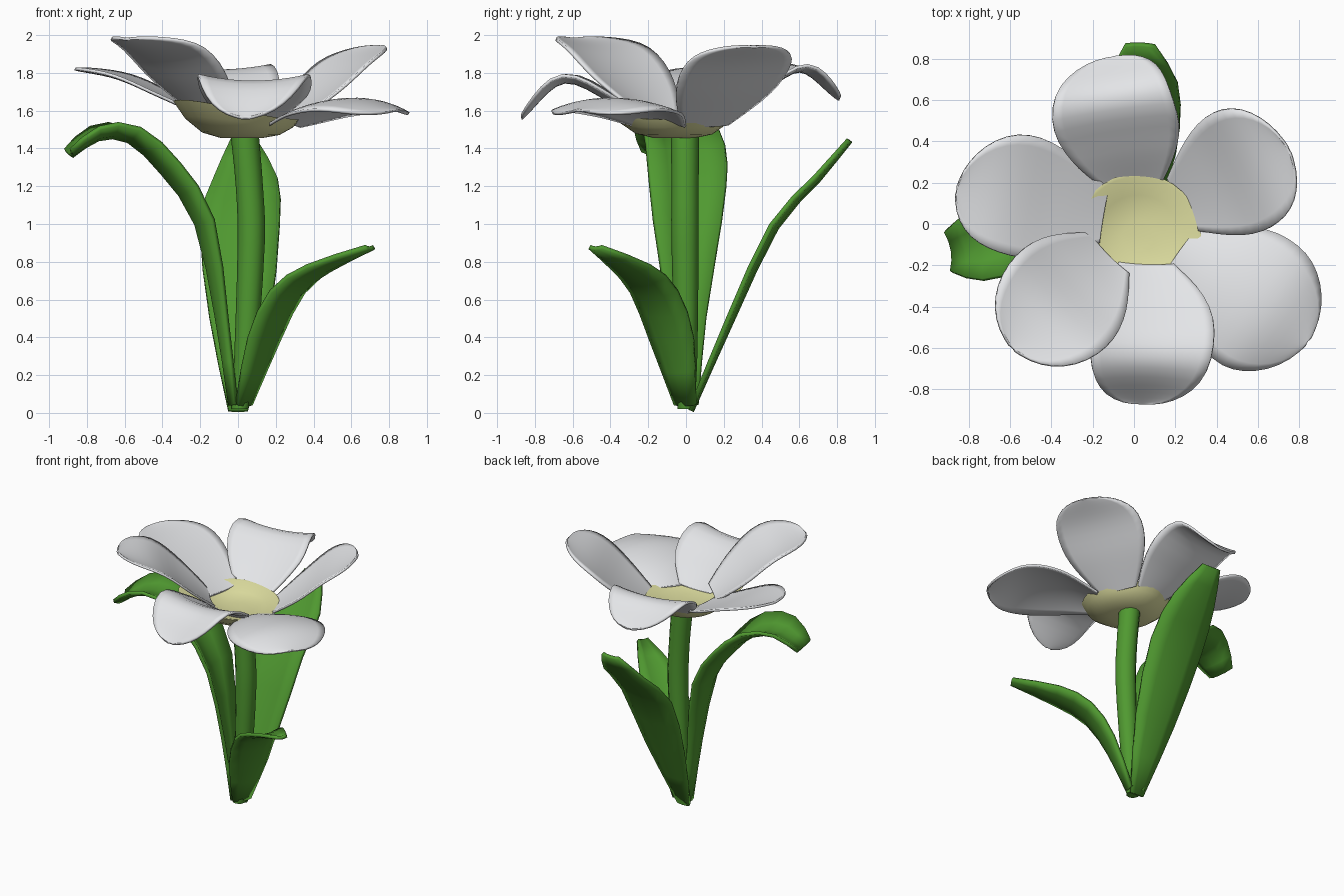
import bpy, bmesh, math
from mathutils import Vector

cube = bpy.data.objects.get("Cube")
if cube:
    bpy.data.objects.remove(cube)


def material(name, rgb):
    m = bpy.data.materials.new(name)
    m.use_nodes = True
    m.diffuse_color = (*rgb, 1)
    m.node_tree.nodes["Principled BSDF"].inputs["Base Color"].default_value = (*rgb, 1)
    return m


GREEN = material("leaf green", (0.08, 0.32, 0.03))
WHITE = material("petal white", (0.8, 0.81, 0.83))
YELLOW = material("centre yellow", (0.75, 0.75, 0.36))
UP = Vector((0, 0, 1))


def spline(points, t):
    """Catmull-Rom point at t in 0..1 along a list of tuples."""
    n = len(points) - 1
    i = min(int(t * n), n - 1)
    f = t * n - i
    p = [Vector(points[k]) for k in (i, i + 1)]
    a = Vector(points[i - 1]) if i > 0 else p[0] * 2 - p[1]
    b = Vector(points[i + 2]) if i + 2 <= n else p[1] * 2 - p[0]
    return (p[0] * 2 + (p[1] - a) * f + (a * 2 - p[0] * 5 + p[1] * 4 - b) * f * f
            + (p[0] * 3 - a - p[1] * 3 + b) * f ** 3) / 2


def mesh_object(name, rows, mat, closed=False, caps=False, angle=60):
    """Skin rows of points into a smooth shaded sheet or tube."""
    bm = bmesh.new()
    grid = [[bm.verts.new(p) for p in row] for row in rows]
    n = len(grid[0])
    for r, s in zip(grid, grid[1:]):
        for j in range(n if closed else n - 1):
            k = (j + 1) % n
            bm.faces.new((r[j], r[k], s[k], s[j]))
    if caps:
        bm.faces.new(grid[0])
        bm.faces.new(grid[-1])
    bmesh.ops.recalc_face_normals(bm, faces=bm.faces)
    me = bpy.data.meshes.new(name)
    bm.to_mesh(me)
    bm.free()
    me.materials.append(mat)
    ob = bpy.data.objects.new(name, me)
    bpy.context.collection.objects.link(ob)
    bpy.ops.object.select_all(action="DESELECT")
    ob.select_set(True)
    bpy.context.view_layer.objects.active = ob
    bpy.ops.object.shade_smooth_by_angle(angle=math.radians(angle))
    return ob


def blade(name, path, width, cup, mat, steps, across, thick):
    """Curved sheet along a path, its edges cupped towards the inner side."""
    heading = Vector(path[-1][:3]) - Vector(path[0][:3])
    side = UP.cross(heading).normalized()
    rows = []
    for t in steps:
        c = spline(path, t).to_3d()
        a, b = spline(path, max(t - 0.03, 0)), spline(path, min(t + 0.03, 1))
        normal = (b - a).to_3d().cross(side).normalized()
        w = width(t)
        rows.append([c + side * w * v + normal * cup * w * v * v
                     for v in (2 * j / across - 1 for j in range(across + 1))])
    ob = mesh_object(name, rows, mat)
    sol = ob.modifiers.new("thickness", "SOLIDIFY")
    sol.thickness = thick
    sol.offset = 0
    return ob


def petal_width(t, half, widest):
    """Narrow at the root, widest past the middle, round at the tip."""
    if t < widest:
        return half * (0.45 + 0.55 * math.sin(t / widest * math.pi / 2))
    return half * max(1 - ((t - widest) / (1 - widest)) ** 2.1, 0.004) ** 0.5


# Petals: half width, widest place, cup, centre line from root to tip
petals = {
    "back_petal": (0.30, 0.5, 0.1,
                   [(0.0, 0.19, 1.54), (-0.06, 0.4, 1.7), (-0.11, 0.61, 1.81), (-0.09, 0.81, 1.66)]),
    "back_left_petal": (0.31, 0.56, 0.07,
                        [(0.23, 0.1, 1.52), (0.41, 0.2, 1.68), (0.58, 0.29, 1.84), (0.75, 0.36, 1.94)]),
    "front_left_petal": (0.34, 0.58, -0.17,
                         [(0.23, -0.12, 1.54), (0.44, -0.26, 1.63), (0.64, -0.42, 1.66), (0.84, -0.57, 1.6)]),
    "front_petal": (0.30, 0.54, 0.12,
                    [(0.06, -0.2, 1.53), (0.09, -0.4, 1.65), (0.08, -0.65, 1.75), (0.04, -0.87, 1.56)]),
    "front_right_petal": (0.31, 0.56, 0.12,
                          [(-0.13, -0.15, 1.57), (-0.26, -0.28, 1.73), (-0.41, -0.43, 1.9), (-0.59, -0.6, 1.98)]),
    "back_right_petal": (0.295, 0.55, 0.06,
                         [(-0.15, 0.04, 1.56), (-0.39, 0.1, 1.67), (-0.62, 0.15, 1.77), (-0.86, 0.16, 1.82)]),
}
petal_steps = [0.5 - 0.5 * math.cos(i / 20 * math.pi) for i in range(21)]
for name, (half, widest, cup, path) in petals.items():
    blade(name, path, lambda t: petal_width(t, half, widest), cup, WHITE, petal_steps, 12, 0.016)

# Leaves: cup, then centre line with half width as the fourth number
leaves = {
    "right_leaf": (0.36, [(-0.04, 0, 0.04, 0.06), (-0.11, 0, 0.5, 0.1), (-0.22, 0, 1.0, 0.18),
                          (-0.4, 0, 1.27, 0.21), (-0.58, -0.03, 1.44, 0.2), (-0.74, -0.1, 1.45, 0.17),
                          (-0.88, -0.13, 1.36, 0.1)]),
    "back_leaf": (0.12, [(0, 0.03, 0.01, 0.05), (0.01, 0.25, 0.5, 0.16), (0.01, 0.48, 0.98, 0.21),
                         (0.04, 0.7, 1.23, 0.17), (0.03, 0.87, 1.44, 0.07)]),
    "front_left_leaf": (0.22, [(0.04, -0.01, 0.04, 0.065), (0.16, -0.09, 0.38, 0.14), (0.28, -0.18, 0.62, 0.15),
                               (0.45, -0.3, 0.75, 0.13), (0.7, -0.48, 0.87, 0.04)]),
}
for name, (cup, path) in leaves.items():
    count = 2 * (len(path) - 1)
    blade(name, path, lambda t: spline(path, t)[3], cup, GREEN,
          [i / count for i in range(count + 1)], 4, 0.025)

# Stem: gently bowed tube
SIDES = 12
stem_path = [(0.01, 0, 0.02, 0.045), (0.04, 0, 0.3, 0.06), (0.07, -0.005, 0.9, 0.072),
             (0.06, -0.005, 1.2, 0.072), (0.035, -0.005, 1.48, 0.075)]
rows = []
for i in range(13):
    x, y, z, r = spline(stem_path, i / 12)
    rows.append([(x + r * math.cos(a), y + r * math.sin(a), z)
                 for a in (j / SIDES * math.tau for j in range(SIDES))])
mesh_object("stem", rows, GREEN, closed=True, caps=True)

# Flower centre: shallow bowl with one raised lobe, outside then inside
bowl = [(0.11, 1.455, 0), (0.2, 1.475, 0.2), (0.27, 1.525, 0.6), (0.305, 1.58, 1),
        (0.29, 1.58, 1), (0.2, 1.54, 0.4), (0.08, 1.525, 0)]
rows = []
for r, z, wave in bowl:
    ring = []
    for j in range(32):
        a = j / 32 * math.tau
        lobe = wave * max(math.cos(a - 3.9), 0) ** 2
        s = r + 0.09 * lobe
        ring.append((0.02 + s * math.cos(a), -0.06 + s * math.sin(a),
                     z + 0.05 * lobe - 0.09 * wave * s * math.cos(a)))
    rows.append(ring)
mesh_object("flower_centre", rows, YELLOW, closed=True, caps=True)
